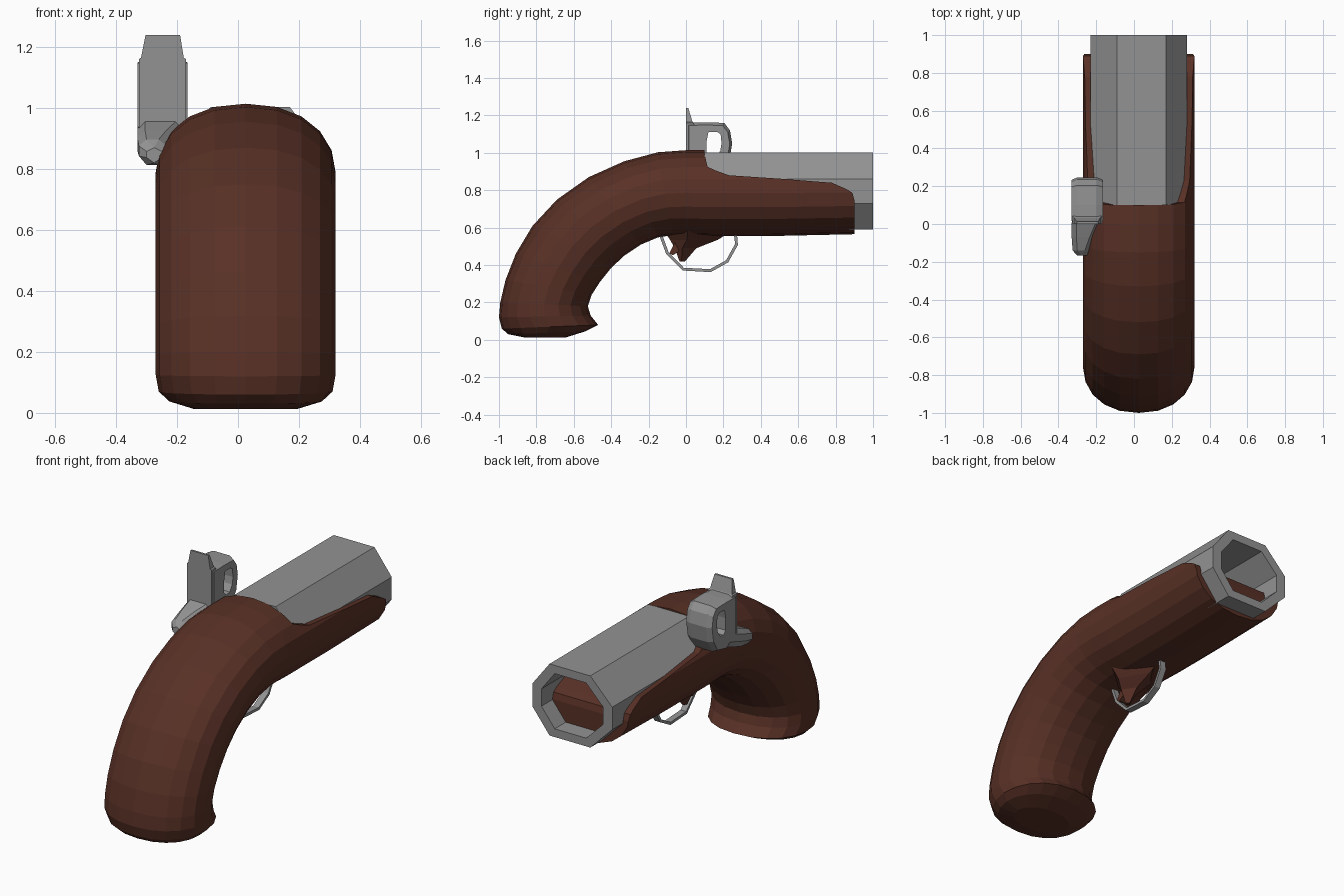
import bpy, bmesh, math

if "Cube" in bpy.data.objects:
    bpy.data.objects.remove(bpy.data.objects["Cube"])

CX = 0.025  # centre plane of the stock and barrel


def material(name, col):
    m = bpy.data.materials.new(name)
    m.diffuse_color = (*col, 1)
    m.use_nodes = True
    m.node_tree.nodes["Principled BSDF"].inputs["Base Color"].default_value = m.diffuse_color
    return m


WOOD = material("dark_wood", (0.098, 0.030, 0.019))
STEEL = material("grey_steel", (0.29, 0.29, 0.29))


def make(name, bm, mat):
    bmesh.ops.recalc_face_normals(bm, faces=bm.faces)
    me = bpy.data.meshes.new(name)
    bm.to_mesh(me)
    bm.free()
    ob = bpy.data.objects.new(name, me)
    bpy.context.collection.objects.link(ob)
    me.materials.append(mat)
    return ob


def loft(name, rings, mat, caps=True, closed=False):
    """Skin equal-length rings of points."""
    bm = bmesh.new()
    vs = [[bm.verts.new(p) for p in r] for r in rings]
    n = len(vs[0])
    pairs = list(zip(vs, vs[1:])) + ([(vs[-1], vs[0])] if closed else [])
    for a, b in pairs:
        for i in range(n):
            j = (i + 1) % n
            bm.faces.new((a[i], a[j], b[j], b[i]))
    if caps and not closed:
        bm.faces.new(vs[0])
        bm.faces.new(vs[-1])
    return make(name, bm, mat)


def prism(name, pts, x0, x1, mat):
    """Extrude a side profile (y, z) across x."""
    return loft(name, [[(x, y, z) for y, z in pts] for x in (x0, x1)], mat)


def cut(ob, cutter):
    mod = ob.modifiers.new("cut", 'BOOLEAN')
    mod.operation = 'DIFFERENCE'
    mod.solver = 'EXACT'
    mod.object = cutter
    bpy.context.view_layer.objects.active = ob
    bpy.ops.object.modifier_apply(modifier=mod.name)
    bpy.data.objects.remove(cutter)


# Stock: oval sections swept from butt to fore-end (outer y,z, inner y,z, half width)
stations = [
    (-.86, .012, -.64, .014, .17), (-.95, .03, -.54, .045, .25),
    (-.985, .06, -.47, .08, .285), (-1, .12, -.51, .13, .295),
    (-.993, .20, -.525, .18, .295), (-.965, .32, -.505, .24, .295),
    (-.91, .46, -.46, .31, .295), (-.82, .61, -.40, .385, .295),
    (-.69, .75, -.33, .45, .295), (-.52, .87, -.24, .51, .295),
    (-.33, .955, -.15, .548, .295), (-.15, 1.003, -.07, .56, .295),
    (.0, 1.014, .0, .56, .295), (.12, 1.014, .12, .555, .295),
    (.45, 1.014, .45, .555, .295), (.90, 1.014, .90, .565, .295),
]
SIDES = 20
rings = []
for ya, za, yb, zb, w in stations:
    ring = []
    for i in range(SIDES):
        a = math.tau * i / SIDES
        s, c = math.sin(a), math.cos(a)
        x = w * math.copysign(abs(s) ** 0.9, s)
        t = 0.5 + 0.5 * math.copysign(abs(c) ** 0.95, c)
        ring.append((CX + x, yb + (ya - yb) * t, zb + (za - zb) * t))
    rings.append(ring)
stock = loft("stock", rings, WOOD)

# Barrel bed removed from the top of the fore-end
bed = [(.10, 1.2), (.10, .99), (.115, .925), (.16, .905), (.23, .88), (.5, .862),
       (.78, .84), (.86, .805), (.89, .785), (.905, .73), (1, .73), (1, 1.2)]
cut(stock, prism("bed_cutter", bed, -.5, .6, WOOD))

# Eight-sided hollow barrel
octagon = [(-.23, .86), (-.09, 1.003), (.17, 1.003), (.28, .86),
           (.28, .73), (.17, .59), (-.09, .59), (-.23, .73)]


def oct_ring(y, k):
    return [(CX + (x - CX) * k, y, .796 + (z - .796) * k) for x, z in octagon]


loft("barrel", [oct_ring(.10, 1), oct_ring(1, 1), oct_ring(1, .77), oct_ring(.2, .77)], STEEL)

# Trigger lug tapering down under the stock
lug = []
for z, y0, y1, w in [(.585, -.12, .25, .14), (.535, -.085, .17, .09),
                     (.49, -.06, .055, .05), (.42, -.035, -.005, .014)]:
    ym = y0 + (y1 - y0) * .35
    lug.append([(CX, y0, z), (CX + w, ym, z), (CX, y1, z), (CX - w, ym, z)])
loft("trigger_lug", lug, WOOD)
prism("trigger", [(-.06, .52), (-.09, .462), (-.07, .452), (-.03, .48), (-.03, .52)],
      CX - .02, CX + .02, WOOD)

# Trigger guard: thin flat strap bent along a path
path = [(-.135, .56), (-.10, .465), (-.015, .378), (.13, .37), (.22, .42), (.27, .51), (.265, .56)]
strap = []
for i, (y, z) in enumerate(path):
    (ya, za), (yb, zb) = path[max(i - 1, 0)], path[min(i + 1, len(path) - 1)]
    d = math.hypot(yb - ya, zb - za)
    ny, nz = (za - zb) / d * .008, (yb - ya) / d * .008
    strap.append([(CX + sx * .018, y + s * ny, z + s * nz)
                  for sx, s in ((-1, -1), (1, -1), (1, 1), (-1, 1))])
loft("trigger_guard", strap, STEEL)

# Hammer head: closed loop with a window, narrower at its side faces
outer = [(.005, .93), (.005, 1.16), (.10, 1.163), (.205, 1.16), (.235, 1.12),
         (.247, 1.05), (.232, .96), (.19, .89), (.10, .87)]
inner = [(.11, .99), (.11, 1.06), (.12, 1.11), (.165, 1.112), (.185, 1.10),
         (.19, 1.05), (.183, 1.01), (.16, .975), (.13, .97)]


def side(x, pts, k):
    return [(x, .115 + (y - .115) * k, 1.02 + (z - 1.02) * k) for y, z in pts]


loft("hammer_head", [side(-.33, inner, 1), side(-.33, outer, .9), side(-.30, outer, 1),
                     side(-.195, outer, 1), side(-.165, outer, .9), side(-.165, inner, 1)],
     STEEL, closed=True)

# Hammer spur: upright plate tapering to its top
loft("hammer_spur", [[(x0, .0, z), (x1, .0, z), (x1, y, z), (x0, y, z)]
                     for z, x0, x1, y in [(.93, -.325, -.17, .11), (1.16, -.325, -.17, .04),
                                          (1.165, -.318, -.178, .035), (1.24, -.303, -.19, .012)]],
     STEEL)

# Hammer foot: bent arm running back and down along the stock side
foot = []
for y, z, x0, x1, h in [(.10, .93, -.325, -.17, .05), (.0, .90, -.33, -.18, .055),
                        (-.07, .875, -.33, -.21, .052), (-.14, .855, -.325, -.235, .042),
                        (-.168, .845, -.30, -.25, .025)]:
    c = .025
    foot.append([(x0 + c, y, z - h), (x1 - c, y, z - h), (x1, y, z - h * .3), (x1, y, z + h * .5),
                 (x1 - c, y, z + h), (x0 + c, y, z + h), (x0, y, z + h * .5), (x0, y, z - h * .3)])
loft("hammer_foot", foot, STEEL)
